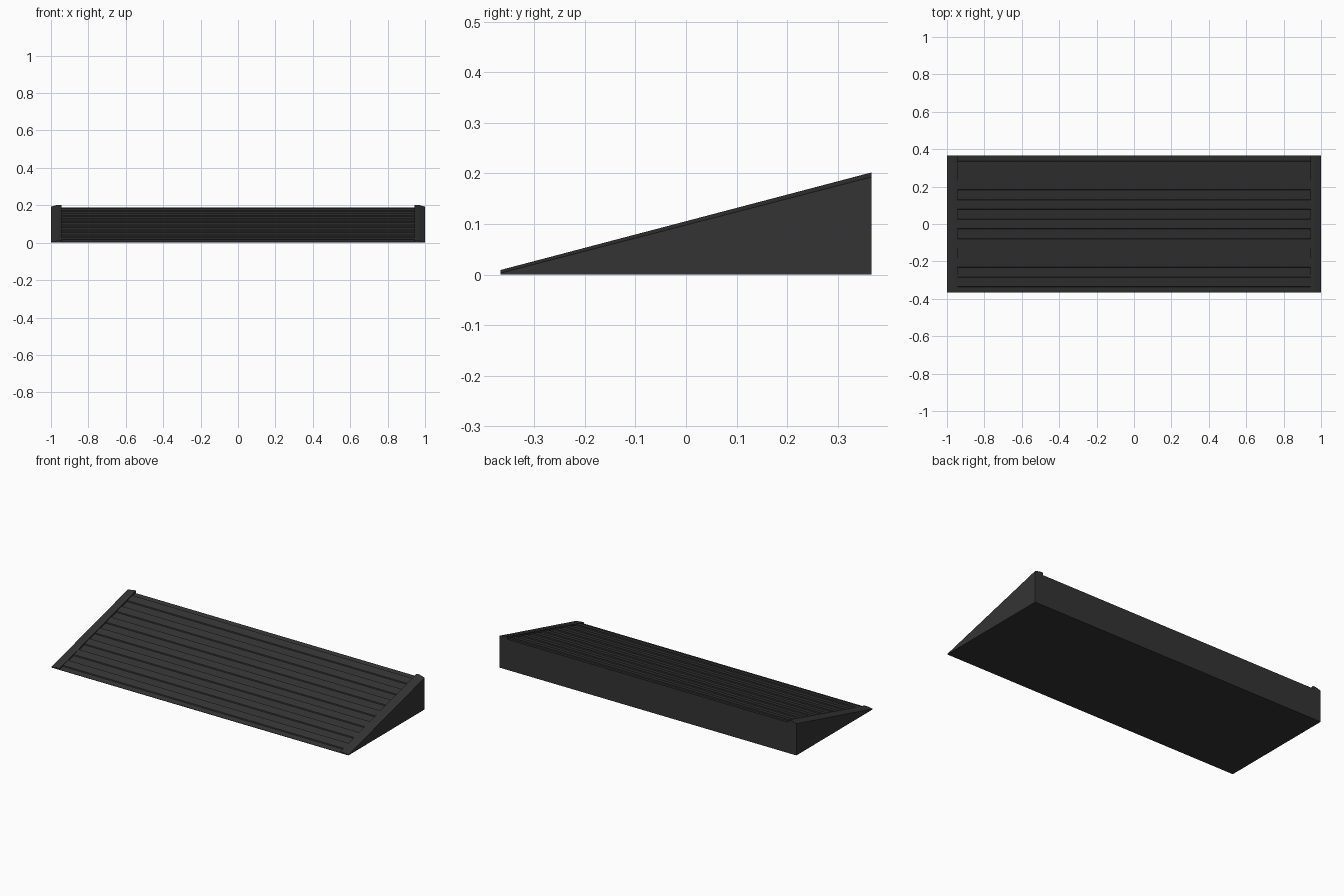
import bpy, bmesh

if "Cube" in bpy.data.objects:
    bpy.data.objects.remove(bpy.data.objects["Cube"])

rubber = bpy.data.materials.new("dark rubber")
rubber.diffuse_color = (0.034, 0.034, 0.034, 1)
rubber.use_nodes = True
rubber.node_tree.nodes["Principled BSDF"].inputs["Base Color"].default_value = rubber.diffuse_color

Y0, Y1 = -0.367, 0.367
X_IN, X_TOP, X_OUT = 0.945, 0.965, 1.0


def slope(y, z_front, z_back):
    return z_front + (z_back - z_front) * (y - Y0) / (Y1 - Y0)


def prism(name, a, b):
    """Solid between two matching end outlines."""
    bm = bmesh.new()
    va = [bm.verts.new(p) for p in a]
    vb = [bm.verts.new(p) for p in b]
    bm.faces.new(va)
    bm.faces.new(vb[::-1])
    n = len(va)
    for i in range(n):
        j = (i + 1) % n
        bm.faces.new((va[j], va[i], vb[i], vb[j]))
    bmesh.ops.recalc_face_normals(bm, faces=bm.faces)
    me = bpy.data.meshes.new(name)
    bm.to_mesh(me)
    bm.free()
    me.materials.append(rubber)
    ob = bpy.data.objects.new(name, me)
    bpy.context.collection.objects.link(ob)
    return ob


# Ribbed wedge deck: sloped profile with raised tread strips
def deck_z(y):
    return slope(y, 0.002, 0.187)


profile = [(Y1, 0), (Y0, 0), (Y0, deck_z(Y0))]
rib_h = 0.006
for i in range(7):
    yc = -0.31 + i * 0.1035
    a, b = yc - 0.026, yc + 0.026
    profile += [(a, deck_z(a)), (a + 0.002, deck_z(a) + rib_h),
                (b - 0.002, deck_z(b) + rib_h), (b, deck_z(b))]
profile.append((Y1, deck_z(Y1)))
prism("ribbed_deck", [(-X_IN, y, z) for y, z in profile],
      [(X_IN, y, z) for y, z in profile])


# Side curbs with a bevelled outer top edge
def curb_section(y, s):
    top, low = slope(y, 0.009, 0.202), slope(y, 0.003, 0.193)
    return [(s * X_IN, y, 0), (s * X_OUT, y, 0), (s * X_OUT, y, low),
            (s * X_TOP, y, top), (s * X_IN, y, top)]


for side, s in (("left", -1), ("right", 1)):
    prism(side + "_curb", curb_section(Y0, s), curb_section(Y1, s))
